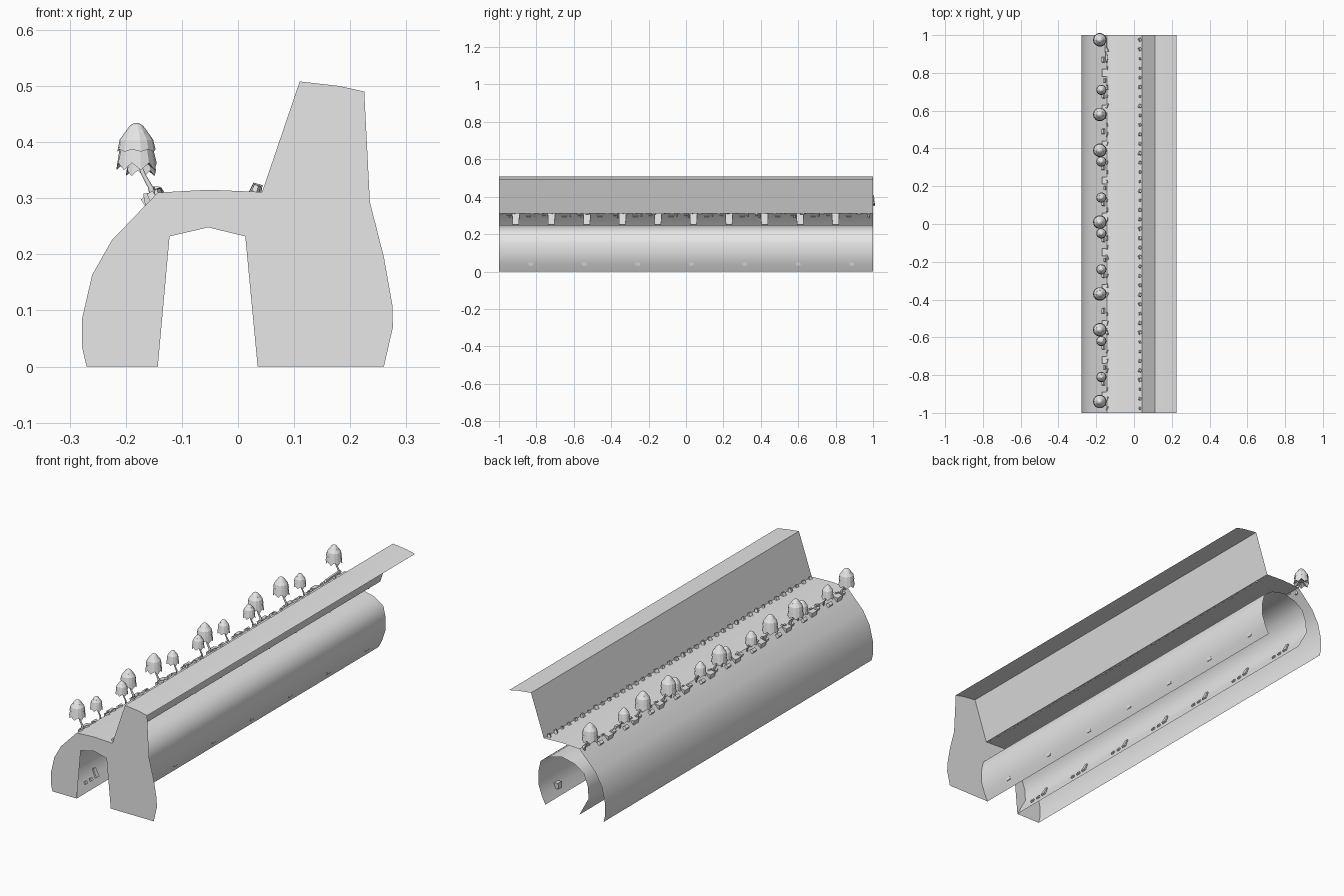
import bpy
import bmesh
import math
import random
from mathutils import Matrix, Vector

random.seed(4)
cube = bpy.data.objects.get("Cube")
if cube:
    bpy.data.objects.remove(cube, do_unlink=True)

grey = bpy.data.materials.new("plain_grey")
grey.use_nodes = True
grey.diffuse_color = (0.8, 0.8, 0.8, 1)
grey.node_tree.nodes["Principled BSDF"].inputs["Base Color"].default_value = (0.8, 0.8, 0.8, 1)


def add_object(name, mesh, smooth=False):
    if not mesh.materials:
        mesh.materials.append(grey)
    for p in mesh.polygons:
        p.use_smooth = smooth
    obj = bpy.data.objects.new(name, mesh)
    bpy.context.collection.objects.link(obj)
    return obj


def finish(name, bm, smooth=False):
    mesh = bpy.data.meshes.new(name)
    bmesh.ops.recalc_face_normals(bm, faces=bm.faces)
    bm.to_mesh(mesh)
    bm.free()
    return add_object(name, mesh, smooth)


def strip(name, profile, smooth=True):
    """Sweep an open x-z profile along the whole length."""
    bm = bmesh.new()
    rows = [[bm.verts.new((x, y, z)) for x, z in profile] for y in (-1, 1)]
    for i in range(len(profile) - 1):
        bm.faces.new((rows[0][i], rows[0][i + 1], rows[1][i + 1], rows[1][i]))
    mesh = bpy.data.meshes.new(name)
    bm.to_mesh(mesh)
    bm.free()
    return add_object(name, mesh, smooth)


def add_rock(bm, centre, size, lean=0.0, taper=0.8, turn=0.0):
    """Tapered block, leaning about the length axis."""
    rot = Matrix.Rotation(lean, 4, 'Y') @ Matrix.Rotation(turn, 4, 'Z')
    verts = bmesh.ops.create_cube(bm, size=1)["verts"]
    for v in verts:
        k = taper if v.co.z > 0 else 1
        p = Vector((v.co.x * size[0] * k, v.co.y * size[1] * k, v.co.z * size[2]))
        v.co = rot @ p + Vector(centre)


# Cross-section outlines
inner = [(-0.143, 0), (-0.167, 0.045), (-0.191, 0.088), (-0.187, 0.145), (-0.166, 0.2),
         (-0.122, 0.232), (-0.053, 0.248), (0.013, 0.232), (0.06, 0.2), (0.071, 0.15),
         (0.071, 0.088), (0.055, 0.04), (0.035, 0)]
bank = [(-0.27, 0), (-0.278, 0.035), (-0.278, 0.085), (-0.26, 0.163), (-0.225, 0.225),
        (-0.143, 0.31)]
road = [(-0.143, 0.31), (-0.053, 0.315), (0.043, 0.311)]
cliff = [(0.043, 0.311), (0.11, 0.508)]
ridge = [(0.11, 0.508), (0.18, 0.5), (0.225, 0.49)]
end_side = [(0.235, 0.293), (0.26, 0.195), (0.275, 0.11), (0.276, 0.07), (0.26, 0)]

# Long shells
strip("tunnel_lining", inner)
strip("outer_bank", bank)
strip("road_deck", road)
strip("cliff_face", cliff, False)
strip("cliff_top", ridge)

# Front end wall
bm = bmesh.new()
outline = bank + road[1:] + cliff[1:] + ridge[1:] + end_side + inner[::-1]
face = bm.faces.new([bm.verts.new((x, -1, z)) for x, z in outline])
bmesh.ops.triangulate(bm, faces=[face])
finish("front_wall", bm)

# Boulders set into the bank
bm = bmesh.new()
for i in range(10):
    y = -0.91 + 0.19 * i
    add_rock(bm, (-0.152, y, 0.279), (0.022, 0.034, 0.062), -0.15, 1.15)
    add_rock(bm, (-0.163, y + 0.07, 0.297), (0.018, 0.03, 0.014), -0.7, 0.8)
    add_rock(bm, (-0.154, y - 0.04, 0.304), (0.014, 0.022, 0.014), -0.5, 0.8)
finish("bank_boulders", bm)

# Small stones along both road edges
bm = bmesh.new()
for i in range(40):
    y = -0.975 + 0.05 * i
    s = random.uniform(0.7, 1.2)
    turn = random.uniform(-0.5, 0.5)
    add_rock(bm, (0.033, y, 0.317), (0.013 * s, 0.018 * s, 0.015 * s), 0.3, 0.75, turn)
    if i % 4 != 3:
        add_rock(bm, (-0.143, y, 0.312), (0.009 * s, 0.024 * s, 0.01 * s), -0.3, 0.75, turn)
finish("road_stones", bm)

# Rocks at the feet of the tunnel walls
bm = bmesh.new()
for i in range(7):
    y = -0.9 + 0.286 * i
    add_rock(bm, (-0.163, y + 0.07, 0.052), (0.008, 0.024, 0.042), -0.42, 0.7)
    for dy in (-0.01, 0.03):
        add_rock(bm, (-0.158, y + dy, 0.037), (0.008, 0.018, 0.012), -0.45)
    add_rock(bm, (0.047, y + 0.07, 0.046), (0.018, 0.024, 0.028), 0.15, 1.2)
finish("tunnel_rocks", bm)

# Fallen log beside the road
bm = bmesh.new()
add_rock(bm, (-0.148, 0.92, 0.316), (0.01, 0.13, 0.01), 0, 0.9, 0.06)
finish("fallen_log", bm)


def lathe(bm, rings, sides, close=True):
    """Join rings of (centre x, z, radius, jag); jag drops alternate points."""
    loops = []
    for cx, z, r, jag in rings:
        loops.append([bm.verts.new((cx + r * math.cos(math.tau * k / sides),
                                    r * math.sin(math.tau * k / sides),
                                    z - jag * (k % 2))) for k in range(sides)])
    for a, b in zip(loops, loops[1:]):
        for k in range(sides):
            n = (k + 1) % sides
            bm.faces.new((a[k], a[n], b[n], b[k]))
    if close:
        bm.faces.new(loops[0][::-1])
        bm.faces.new(loops[-1])


# Tree shapes, with the root at the local origin
c = -0.032
bm = bmesh.new()
lathe(bm, [(0, -0.02, 0.006, 0), (-0.006, 0.01, 0.005, 0), (-0.02, 0.035, 0.004, 0),
           (-0.031, 0.065, 0.003, 0)], 6)
trunk = finish("tree_trunk", bm, True)
bm = bmesh.new()
lathe(bm, [(c, 0.062, 0.014, 0), (c, 0.055, 0.036, 0.013), (c, 0.08, 0.03, 0),
           (c, 0.098, 0.022, 0)], 14)
lathe(bm, [(c, 0.086, 0.02, 0), (c, 0.079, 0.034, 0.004), (c, 0.096, 0.03, 0),
           (c, 0.11, 0.02, 0)], 14)
lathe(bm, [(c, 0.103, 0.018, 0), (c, 0.097, 0.029, 0.003), (c, 0.113, 0.018, 0),
           (c, 0.122, 0.011, 0), (c, 0.126, 0.004, 0)], 14)
crown = finish("tree_crown", bm)

# Row of large and small trees along the bank
large = [-0.94, -0.56, -0.37, 0.01, 0.39, 0.58, 0.975]
small = [-0.81, -0.62, -0.24, -0.05, 0.14, 0.33, 0.71]
for kind, places, scale in (("large", large, 1.0), ("small", small, 0.75)):
    for y in places:
        for part, source in (("trunk", trunk), ("crown", crown)):
            obj = bpy.data.objects.new(f"{kind}_tree_{part}", source.data)
            obj.location = (-0.149, y, 0.308)
            obj.scale = (scale,) * 3
            bpy.context.collection.objects.link(obj)
for source in (trunk, crown):
    bpy.data.objects.remove(source, do_unlink=True)
